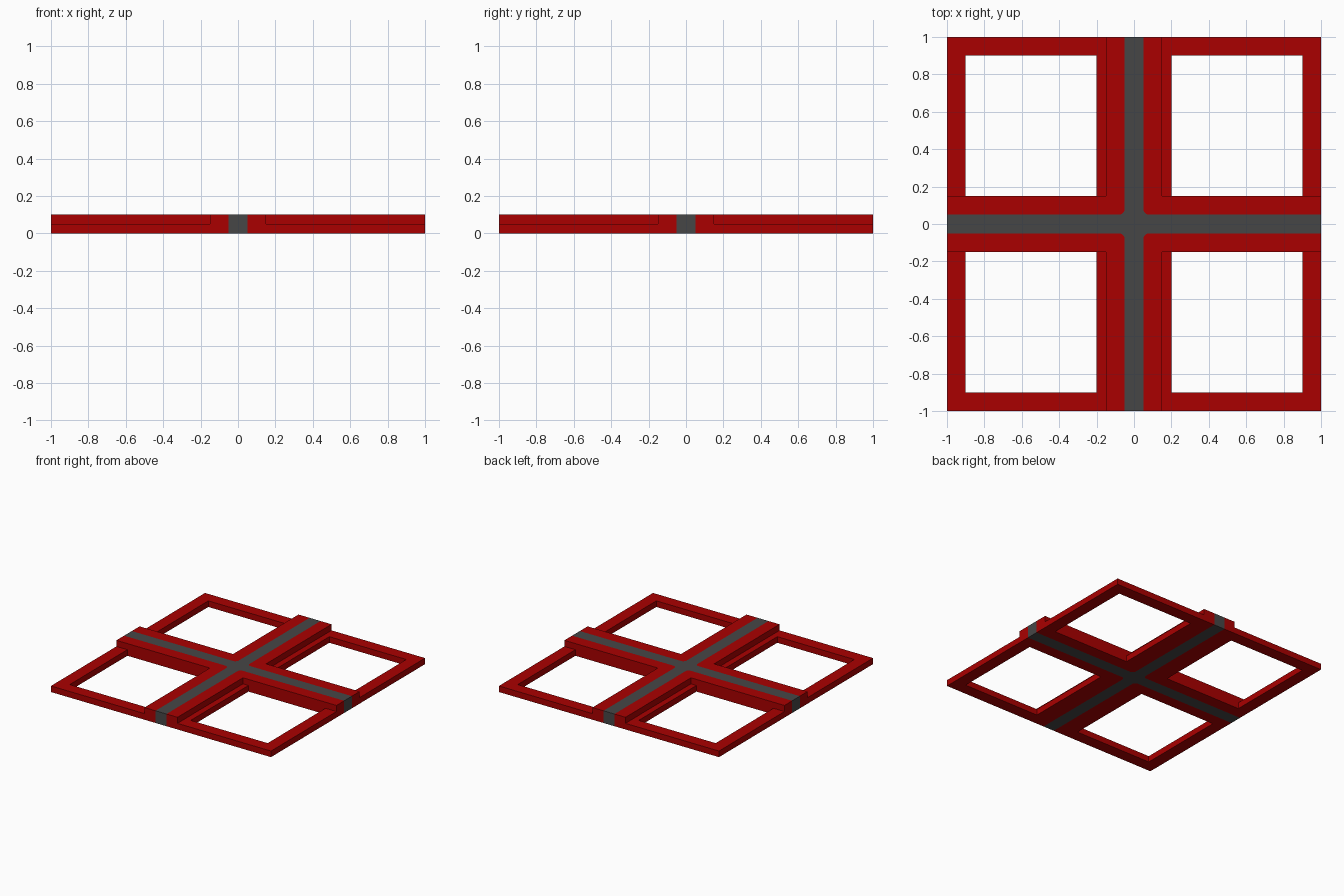
import bpy, bmesh, math

cube = bpy.data.objects.get("Cube")
if cube:
    bpy.data.objects.remove(cube, do_unlink=True)


def material(name, color):
    m = bpy.data.materials.new(name)
    m.use_nodes = True
    m.diffuse_color = color
    m.node_tree.nodes["Principled BSDF"].inputs["Base Color"].default_value = color
    return m


RED = material("deep red", (0.4, 0.0, 0.0, 1))
GREY = material("dark grey", (0.062, 0.062, 0.062, 1))

STRIP, BEAM, HALF = 0.05, 0.15, 1.0   # half widths of strip, beam and whole model
BEAM_H, FRAME_H = 0.10, 0.05
FILLET = 0.03


def prism(name, outline, height, mat):
    """Extrude a closed xy outline from the ground up to height."""
    bm = bmesh.new()
    base = bm.faces.new([bm.verts.new((x, y, 0)) for x, y in outline])
    ext = bmesh.ops.extrude_face_region(bm, geom=[base], use_keep_orig=True)
    top = [v for v in ext["geom"] if isinstance(v, bmesh.types.BMVert)]
    bmesh.ops.translate(bm, verts=top, vec=(0, 0, height))
    bmesh.ops.recalc_face_normals(bm, faces=bm.faces)
    me = bpy.data.meshes.new(name)
    bm.to_mesh(me)
    bm.free()
    me.materials.append(mat)
    ob = bpy.data.objects.new(name, me)
    bpy.context.collection.objects.link(ob)


# Rounded inner corner between two strip arms, running from the +x arm to the +y arm
c = STRIP + FILLET
corner = [(c - FILLET * math.sin(a), c - FILLET * math.cos(a))
          for a in (math.pi / 2 * i / 6 for i in range(7))]

# Grey cross strip, one quarter outline turned four times
cross = []
for k in range(4):
    co, si = round(math.cos(k * math.pi / 2)), round(math.sin(k * math.pi / 2))
    quarter = [(HALF, -STRIP), (HALF, STRIP)] + corner
    cross += [(x * co - y * si, x * si + y * co) for x, y in quarter]
prism("cross_strip", cross, BEAM_H, GREY)

# Red raised beam sides (L-shaped) and low pane frames, mirrored into each quadrant
beam = corner + [(STRIP, HALF), (BEAM, HALF), (BEAM, BEAM), (HALF, BEAM), (HALF, STRIP)]
frame = [(BEAM, BEAM), (0.2, BEAM), (0.2, 0.9), (0.9, 0.9),
         (0.9, BEAM), (HALF, BEAM), (HALF, HALF), (BEAM, HALF)]
for sy, depth in ((-1, "front"), (1, "back")):
    for sx, side in ((1, "left"), (-1, "right")):
        for part, outline, h in (("beam", beam, BEAM_H), ("frame", frame, FRAME_H)):
            prism(f"{depth}_{side}_{part}", [(x * sx, y * sy) for x, y in outline], h, RED)
